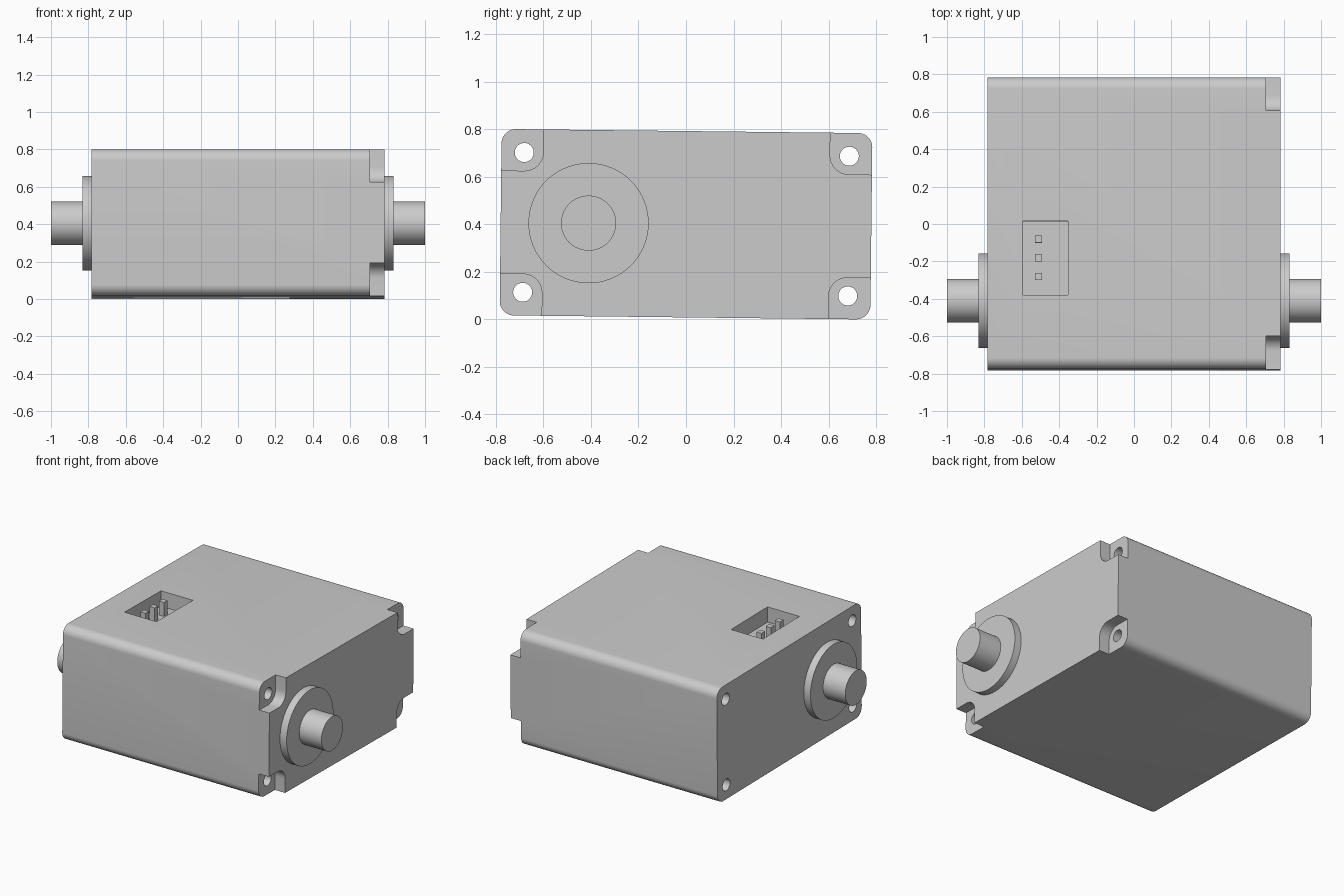
import bpy
import bmesh
import math
from mathutils import Matrix

if "Cube" in bpy.data.objects:
    bpy.data.objects.remove(bpy.data.objects["Cube"])

HALF_X, HALF_Y, HALF_Z = 0.782, 0.78, 0.392
AXLE_Y = -0.41
# The whole unit sits slightly tilted about its shaft direction
PLACE = Matrix.Translation((0, 0, 0.4)) @ Matrix.Rotation(math.radians(-0.65), 4, 'X')

grey = bpy.data.materials.new("light_grey")
grey.diffuse_color = (0.6, 0.6, 0.6, 1)
grey.use_nodes = True
grey.node_tree.nodes["Principled BSDF"].inputs["Base Color"].default_value = grey.diffuse_color


def make_object(name, bm):
    mesh = bpy.data.meshes.new(name)
    bmesh.ops.recalc_face_normals(bm, faces=bm.faces)
    bm.to_mesh(mesh)
    bm.free()
    mesh.materials.append(grey)
    obj = bpy.data.objects.new(name, mesh)
    bpy.context.collection.objects.link(obj)
    return obj


def box(name, center, size, radius=0):
    """Box whose edges along x may be rounded."""
    bm = bmesh.new()
    bmesh.ops.create_cube(bm, size=1)
    bmesh.ops.scale(bm, vec=size, verts=bm.verts)
    bmesh.ops.translate(bm, vec=center, verts=bm.verts)
    if radius:
        edges = [e for e in bm.edges
                 if abs(e.verts[0].co.x - e.verts[1].co.x) > 1e-4]
        bmesh.ops.bevel(bm, geom=edges, offset=radius, segments=10,
                        profile=0.5, affect='EDGES')
    return make_object(name, bm)


def rod(name, x0, x1, y, z, radius, sides=64):
    """Cylinder running along x."""
    bm = bmesh.new()
    matrix = Matrix.Translation(((x0 + x1) / 2, y, z)) @ Matrix.Rotation(math.pi / 2, 4, 'Y')
    bmesh.ops.create_cone(bm, cap_ends=True, segments=sides, radius1=radius,
                          radius2=radius, depth=abs(x1 - x0), matrix=matrix)
    return make_object(name, bm)


def cut(target, cutter):
    mod = target.modifiers.new("cut", 'BOOLEAN')
    mod.operation = 'DIFFERENCE'
    mod.solver = 'EXACT'
    mod.object = cutter
    bpy.context.view_layer.objects.active = target
    bpy.ops.object.modifier_apply(modifier=mod.name)
    bpy.data.objects.remove(cutter)


# Housing with rounded long edges
housing = box("housing", (0, 0, 0), (2 * HALF_X, 2 * HALF_Y, 2 * HALF_Z), 0.06)

# Corner pockets on the right end and screw holes right through
for sy in (-1, 1):
    for sz in (-1, 1):
        cut(housing, box("pocket_cutter", (0.855, sy * 0.753, sz * 0.367),
                         (0.3, 0.3, 0.3), 0.08))
        cut(housing, rod("hole_cutter", -1, 1, sy * 0.684, sz * 0.294, 0.04, 32))

# Connector recess in the top
cut(housing, box("recess_cutter", (-0.473, -0.186, HALF_Z), (0.242, 0.394, 0.21)))

# Connector pins
parts = [housing]
for i in range(3):
    parts.append(box(f"connector_pin_{i + 1}", (-0.51, -0.285 + 0.1 * i, HALF_Z - 0.06),
                     (0.038, 0.038, 0.1)))

# Flange and output shaft at both ends
for side, s in (("left", -1), ("right", 1)):
    parts.append(rod(f"{side}_flange", s * (HALF_X - 0.01), s * 0.832, AXLE_Y, 0, 0.253))
    parts.append(rod(f"{side}_shaft", s * 0.82, s * 1.0, AXLE_Y, 0, 0.116))

# Place everything and keep only sharp edges hard
for obj in parts:
    obj.data.transform(PLACE)
    bpy.ops.object.select_all(action='DESELECT')
    obj.select_set(True)
    bpy.context.view_layer.objects.active = obj
    bpy.ops.object.shade_smooth_by_angle(angle=math.radians(30))
